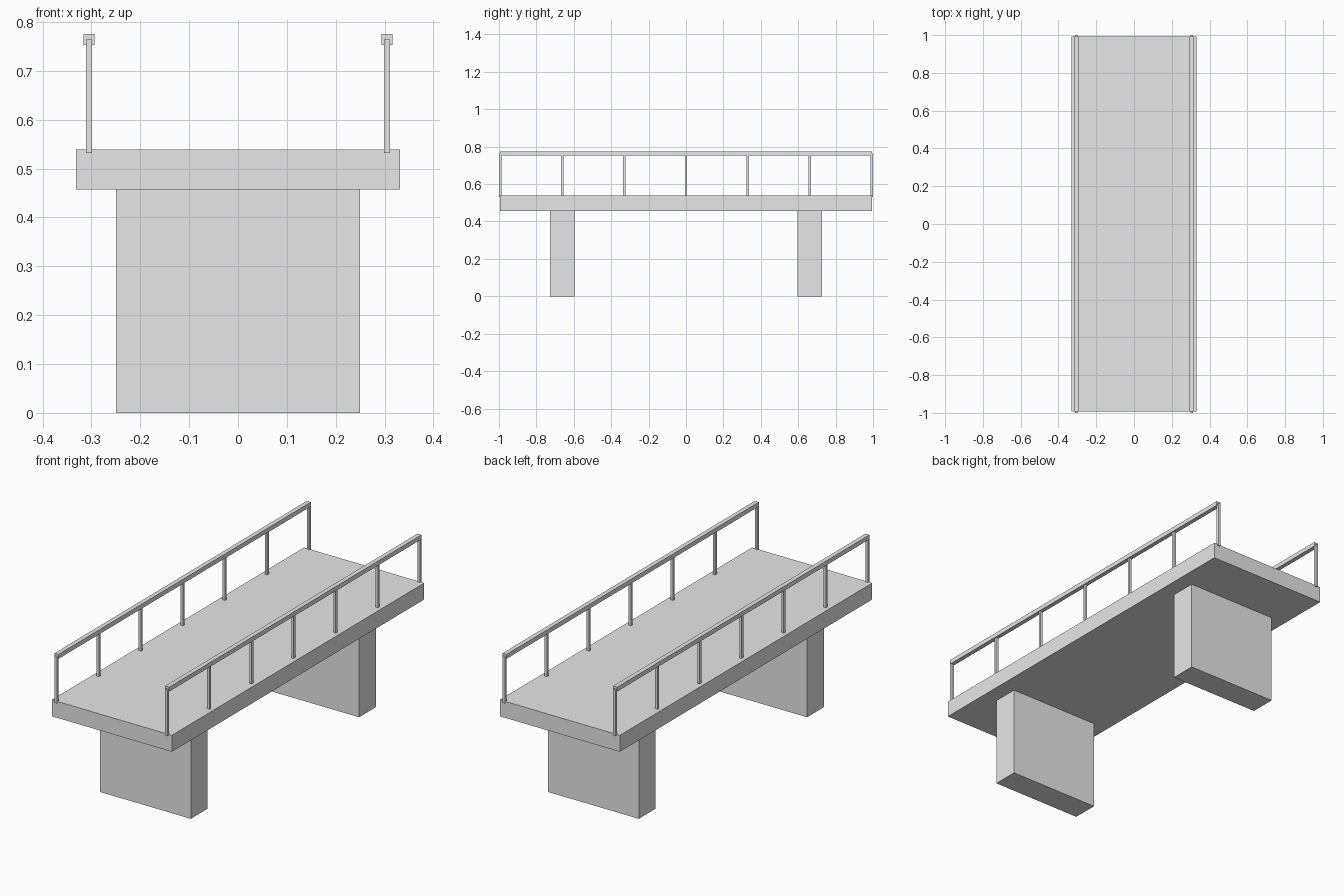
import bpy

default_cube = bpy.data.objects.get("Cube")
if default_cube:
    bpy.data.objects.remove(default_cube, do_unlink=True)

concrete = bpy.data.materials.new("light_grey")
concrete.use_nodes = True
grey = (0.8, 0.8, 0.8, 1.0)
concrete.diffuse_color = grey
concrete.node_tree.nodes["Principled BSDF"].inputs["Base Color"].default_value = grey


def box(name, x, y, bottom, top, width, length):
    """Flat-sided block centred on x, y between two heights."""
    bpy.ops.mesh.primitive_cube_add(size=1, location=(x, y, (bottom + top) / 2))
    obj = bpy.context.object
    obj.name = name
    obj.scale = (width, length, top - bottom)
    bpy.ops.object.transform_apply(location=False, rotation=False, scale=True)
    obj.data.materials.append(concrete)
    return obj


LENGTH = 1.987
DECK_BOTTOM, DECK_TOP = 0.457, 0.539
RAIL_X = 0.305
POST_GAPS = 6

# Deck slab
box("deck", 0, 0, DECK_BOTTOM, DECK_TOP, 0.662, LENGTH)

# Supporting piers
for name, side in (("front_pier", -1), ("back_pier", 1)):
    box(name, 0, side * LENGTH / 3, 0, DECK_BOTTOM, 0.5, 0.132)

# Railings: a square handrail on evenly spaced posts
for name, side in (("right", -1), ("left", 1)):
    x = side * RAIL_X
    box(name + "_handrail", x, 0, 0.753, 0.775, 0.022, LENGTH)
    for i in range(POST_GAPS + 1):
        y = LENGTH * (i / POST_GAPS - 0.5)
        box(f"{name}_post_{i + 1}", x, y, 0.532, 0.764, 0.013, 0.013)
